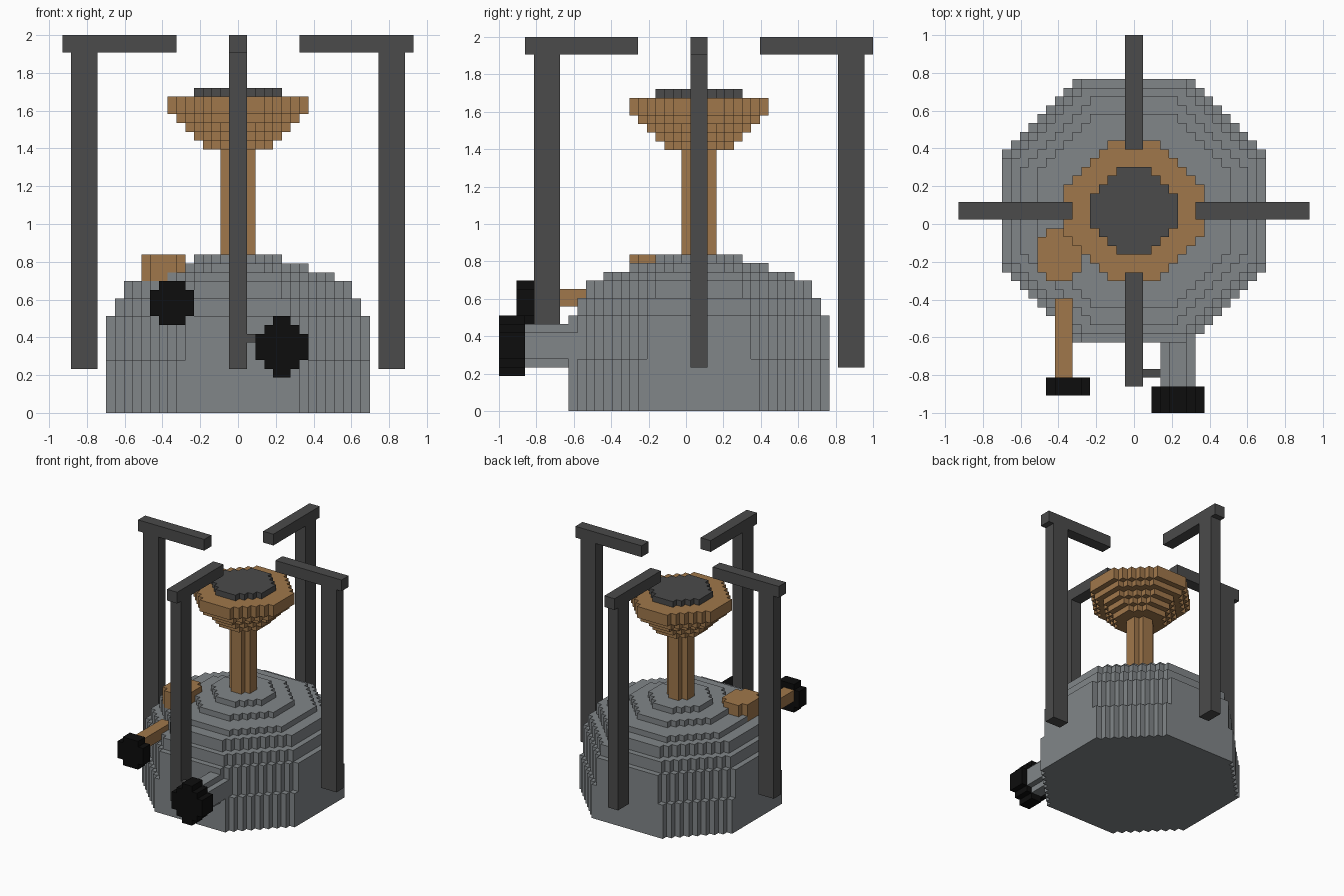
import bpy
import bmesh

if "Cube" in bpy.data.objects:
    bpy.data.objects.remove(bpy.data.objects["Cube"], do_unlink=True)

V = 2 / 43      # edge of one voxel
CY = 1.5        # the tank's axis in y, in voxels


def material(name, rgb):
    m = bpy.data.materials.new(name)
    m.use_nodes = True
    m.diffuse_color = (*rgb, 1)
    m.node_tree.nodes["Principled BSDF"].inputs["Base Color"].default_value = (*rgb, 1)
    return m


GREY = material("steel grey", (0.22, 0.238, 0.248))
DARK = material("dark iron", (0.07, 0.07, 0.07))
BRASS = material("brass", (0.35, 0.185, 0.07))
BLACK = material("black", (0.004, 0.004, 0.004))


def stepped_outline(hx, hy, steps):
    """Rectangle whose corners are cut by a staircase of unit steps."""
    corner = [(hx, hy - steps)]
    for i in range(steps):
        corner += [(hx - i - 1, hy - steps + i), (hx - i - 1, hy - steps + i + 1)]
    pts = []
    for sx, sy in ((1, 1), (-1, 1), (-1, -1), (1, -1)):
        quarter = [(x * sx, y * sy) for x, y in corner]
        pts += quarter if sx * sy > 0 else quarter[::-1]
    return pts


def prism(bm, centre, half, steps, lo, hi, along_y=False):
    """Extrude a stepped outline from lo to hi along z, or along y."""
    def place(u, v, w):
        u, v = u + centre[0], v + centre[1]
        return (u * V, w * V, v * V) if along_y else (u * V, v * V, w * V)

    outline = stepped_outline(*half, steps)
    bottom = [bm.verts.new(place(u, v, lo)) for u, v in outline]
    top = [bm.verts.new(place(u, v, hi)) for u, v in outline]
    bm.faces.new(bottom)
    bm.faces.new(top)
    n = len(outline)
    for i in range(n):
        j = (i + 1) % n
        bm.faces.new((bottom[i], bottom[j], top[j], top[i]))


def finish(name, bm, mat):
    bmesh.ops.recalc_face_normals(bm, faces=bm.faces)
    mesh = bpy.data.meshes.new(name)
    bm.to_mesh(mesh)
    bm.free()
    mesh.materials.append(mat)
    bpy.context.collection.objects.link(bpy.data.objects.new(name, mesh))


def part(name, mat, *args, **kw):
    bm = bmesh.new()
    prism(bm, *args, **kw)
    finish(name, bm, mat)


def tiers(name, mat, base, layers):
    """Stack stepped octagons: (half width, half flat side, top height)."""
    bm = bmesh.new()
    for half, flat, top in layers:
        prism(bm, (0, CY), (half, half), half - flat, base, top)
        base = top
    finish(name, bm, mat)


# Domed tank, pillar, funnel and its lid
tiers("tank", GREY, 0, [(15, 7, 6), (15, 6, 11), (14, 6, 13), (13, 5, 15),
                        (11, 5, 16), (8, 3, 17), (5, 2, 18)])
tiers("pillar", BRASS, 18, [(2, 1, 30)])
tiers("funnel", BRASS, 30, [(4, 2, 31), (5, 2, 32), (6, 2, 33), (7, 3, 34), (8, 3, 36)])
tiers("funnel_lid", DARK, 36, [(5, 2, 37)])

# Four posts with beams pointing inward
for name, dx, dy in (("front", 0, -1), ("back", 0, 1), ("left", 1, 0), ("right", -1, 0)):
    bm = bmesh.new()
    for mid, length, lo, hi in ((17.5, 1.5, 5, 41), (13.5, 6.5, 41, 43)):
        half = (length, 1) if dx else (1, length)
        prism(bm, (dx * mid, CY + dy * mid), half, 0, lo, hi)
    finish(name + "_arm", bm, DARK)

# Large valve on the front
part("large_valve_pipe", GREY, (5, 7.5), (2, 2.5), 1, -18.5, -12, along_y=True)
part("large_valve_knob", BLACK, (5, 7.5), (3, 3.5), 2, -21.5, -18.5, along_y=True)
part("valve_peg", DARK, (2, 8.5), (1, 0.5), 0, -17.5, -16.5, along_y=True)

# Small valve and brass cap on the right shoulder
part("small_valve_pipe", BRASS, (-8, 13), (1, 1), 0, -17.5, -8.5, along_y=True)
part("small_valve_knob", BLACK, (-7.5, 12.5), (2.5, 2.5), 1, -19.5, -17.5, along_y=True)
part("shoulder_cap", BRASS, (-8.5, -3.5), (2.5, 3), 1, 15, 18)
